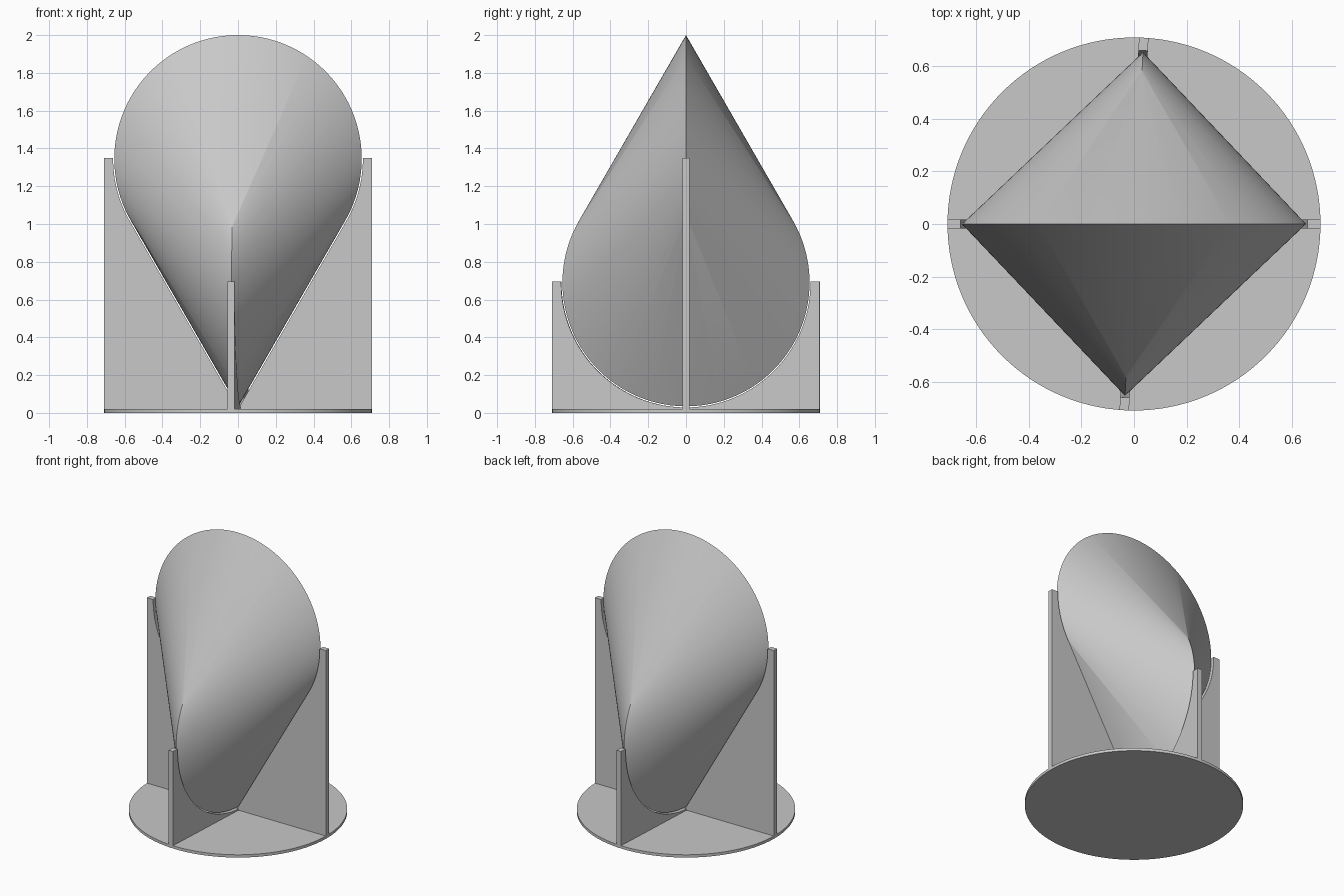
import bpy
import bmesh
from math import sin, cos, radians, sqrt
from mathutils import Matrix, Vector

if "Cube" in bpy.data.objects:
    bpy.data.objects.remove(bpy.data.objects["Cube"], do_unlink=True)

R = 0.655            # radius of both generating circles
LOW_Z = 0.69         # centre of the lower circle
HIGH_Z = LOW_Z + R   # centre of the upper circle
TWIST = radians(87)  # heading of the lower circle
GAP = 0.006          # clearance between body and supports
OUTER = 0.71
BASE = 0.02
THICK = 0.036

grey = bpy.data.materials.new("light grey")
grey.use_nodes = True
grey.diffuse_color = (0.58, 0.58, 0.58, 1)
grey.node_tree.nodes["Principled BSDF"].inputs["Base Color"].default_value = grey.diffuse_color


def add_object(name, bm):
    bmesh.ops.recalc_face_normals(bm, faces=bm.faces[:])
    mesh = bpy.data.meshes.new(name)
    bm.to_mesh(mesh)
    bm.free()
    mesh.materials.append(grey)
    obj = bpy.data.objects.new(name, mesh)
    bpy.context.collection.objects.link(obj)
    bpy.ops.object.select_all(action="DESELECT")
    obj.select_set(True)
    bpy.context.view_layer.objects.active = obj
    bpy.ops.object.shade_smooth_by_angle(angle=radians(25))
    return obj


def arc(radius, z, start, end, steps):
    angles = [radians(start + (end - start) * i / steps) for i in range(steps + 1)]
    return [(radius * cos(a), z + radius * sin(a)) for a in angles]


# Rolling body: convex hull of two crossed circles
bm = bmesh.new()
for z, heading in ((HIGH_Z, 0), (LOW_Z, TWIST)):
    for u, h in arc(R, z, -90, 270, 180)[:-1]:
        bm.verts.new((u * cos(heading), u * sin(heading), h))
bmesh.ops.convex_hull(bm, input=bm.verts[:])
bmesh.ops.delete(bm, geom=[v for v in bm.verts if not v.link_faces], context="VERTS")
add_object("rolling_body", bm)

# Base disc
bm = bmesh.new()
bmesh.ops.create_cone(bm, cap_ends=True, segments=128, radius1=OUTER, radius2=OUTER,
                      depth=BASE, matrix=Matrix.Translation((0, 0, BASE / 2)))
add_object("base_disc", bm)


def support(name, profile, heading):
    """Upright plate from a side profile, turned to its heading."""
    bm = bmesh.new()
    face = bm.faces.new([bm.verts.new((u, -THICK / 2, z)) for u, z in profile])
    result = bmesh.ops.extrude_face_region(bm, geom=[face])
    moved = [g for g in result["geom"] if isinstance(g, bmesh.types.BMVert)]
    bmesh.ops.translate(bm, vec=Vector((0, THICK, 0)), verts=moved)
    bm.transform(Matrix.Rotation(heading, 4, "Z"))
    add_object(name, bm)


# Tall plates follow the upper circle and its tangent down to the base
tangent_foot = (BASE - (LOW_Z - R - 2 * GAP)) / sqrt(3)
tall = [(max(tangent_foot, 0), BASE)] + arc(R + GAP, HIGH_Z, -30, 0, 24)
tall += [(R + GAP, HIGH_Z + 0.005), (OUTER, HIGH_Z + 0.005), (OUTER, BASE)]

# Short plates cradle the lower circle
short = [(0, BASE)] + arc(R + GAP, LOW_Z, -90, 0, 48)
short += [(R + GAP, LOW_Z + 0.005), (OUTER, LOW_Z + 0.005), (OUTER, BASE)]

half_turn = radians(180)
support("left_support", tall, 0)
support("right_support", tall, half_turn)
support("back_support", short, TWIST)
support("front_support", short, TWIST + half_turn)
